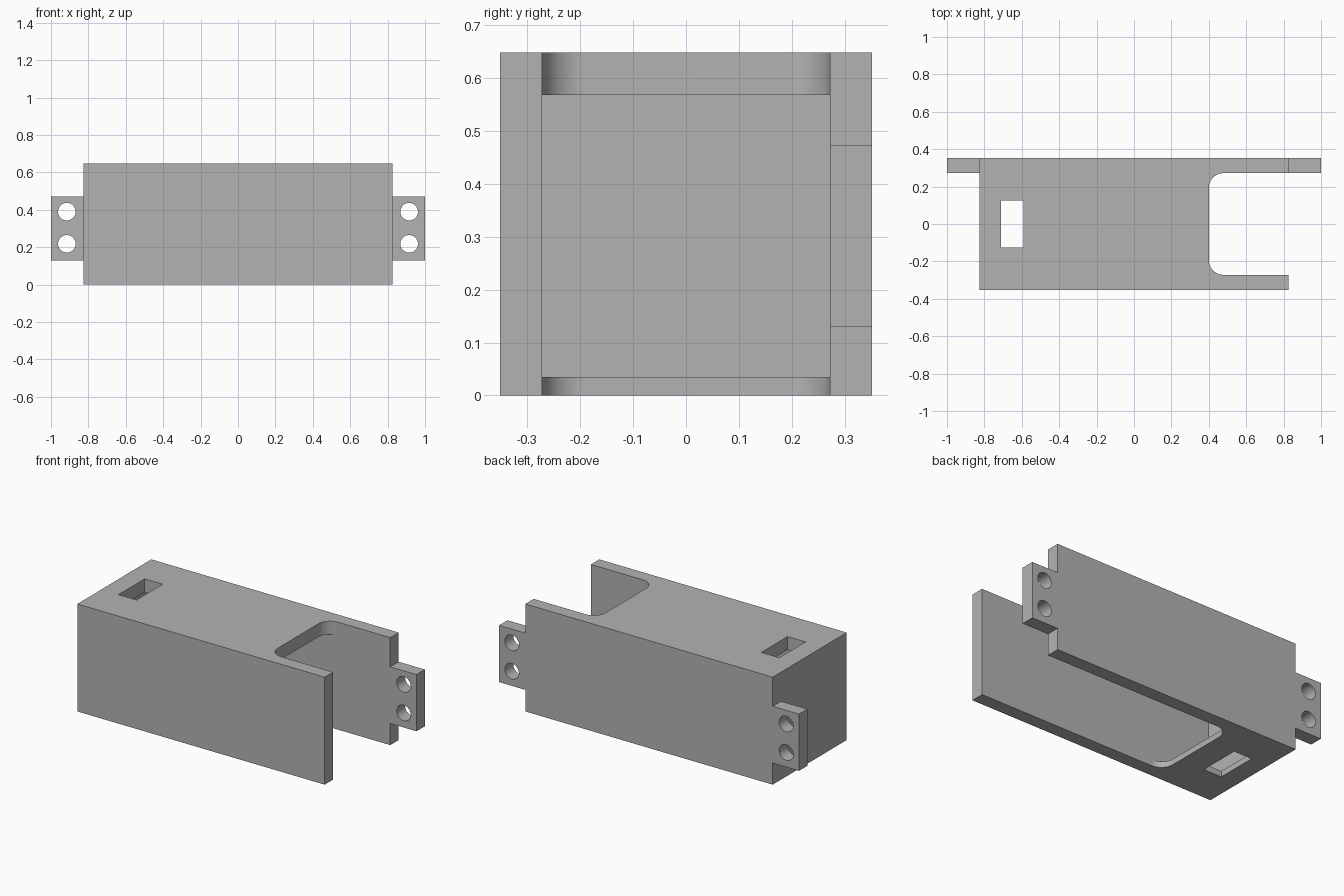
import bpy, bmesh, math
from mathutils import Matrix

if "Cube" in bpy.data.objects:
    bpy.data.objects.remove(bpy.data.objects["Cube"], do_unlink=True)

HALF_X, HALF_Y, HEIGHT = 0.825, 0.352, 0.648
INNER_Y = 0.272
ROOF_Z, FLOOR_Z = 0.568, 0.035

grey = bpy.data.materials.new("plain grey")
grey.use_nodes = True
grey.diffuse_color = (0.45, 0.45, 0.45, 1)
grey.node_tree.nodes["Principled BSDF"].inputs["Base Color"].default_value = grey.diffuse_color


def finish(name, bm):
    bmesh.ops.recalc_face_normals(bm, faces=bm.faces)
    mesh = bpy.data.meshes.new(name)
    bm.to_mesh(mesh)
    bm.free()
    mesh.materials.append(grey)
    obj = bpy.data.objects.new(name, mesh)
    bpy.context.collection.objects.link(obj)
    return obj


def prism(name, outline, z0, z1):
    bm = bmesh.new()
    face = bm.faces.new([bm.verts.new((x, y, z0)) for x, y in outline])
    top = bmesh.ops.extrude_face_region(bm, geom=[face])["geom"]
    bmesh.ops.translate(bm, vec=(0, 0, z1 - z0),
                        verts=[v for v in top if isinstance(v, bmesh.types.BMVert)])
    return finish(name, bm)


def box(name, x0, x1, y0, y1, z0, z1):
    return prism(name, [(x0, y0), (x1, y0), (x1, y1), (x0, y1)], z0, z1)


def notch(name, x0, z0, z1, r=0.08, steps=12):
    """Open-ended cut with two rounded inner corners."""
    arc = []
    for i in range(steps + 1):
        a = math.pi / 2 * i / steps
        arc.append((x0 + r - r * math.sin(a), INNER_Y - r + r * math.cos(a)))
    outline = [(1.2, INNER_Y)] + arc
    return prism(name, outline + [(x, -y) for x, y in reversed(outline)], z0, z1)


def cylinder_y(name, x, z, r):
    bm = bmesh.new()
    bmesh.ops.create_cone(bm, cap_ends=True, segments=40, radius1=r, radius2=r, depth=0.4,
                          matrix=Matrix.Translation((x, 0.31, z)) @ Matrix.Rotation(math.pi / 2, 4, "X"))
    return finish(name, bm)


def combine(target, tool, operation):
    mod = target.modifiers.new(tool.name, "BOOLEAN")
    mod.operation, mod.solver, mod.object = operation, "EXACT", tool
    bpy.context.view_layer.objects.active = target
    bpy.ops.object.modifier_apply(modifier=mod.name)
    bpy.data.objects.remove(tool, do_unlink=True)


# Outer case with mounting ears at both ends of the back wall
case = box("servo_bracket_case", -HALF_X, HALF_X, -HALF_Y, HALF_Y, 0, HEIGHT)
for side in (-1, 1):
    x0, x1 = sorted((side * HALF_X, side))
    combine(case, box("mounting_ear", x0, x1, INNER_Y, HALF_Y, 0.13, 0.472), "UNION")

# Hollow interior, open at one end
combine(case, box("pocket", -0.745, 1.2, -INNER_Y, INNER_Y, FLOOR_Z, ROOF_Z), "DIFFERENCE")

# Rounded openings in the roof and the floor
combine(case, notch("roof_opening", 0.4, 0.5, 0.8), "DIFFERENCE")
combine(case, notch("floor_opening", -0.43, -0.1, 0.1), "DIFFERENCE")

# Cable slot through roof and floor
combine(case, box("cable_slot", -0.71, -0.59, -0.125, 0.125, -0.1, 0.8), "DIFFERENCE")

# Screw holes
for x in (-0.915, 0.915):
    for z in (0.218, 0.39):
        combine(case, cylinder_y("screw_hole", x, z, 0.047), "DIFFERENCE")

case.select_set(True)
bpy.context.view_layer.objects.active = case
bpy.ops.object.shade_smooth_by_angle(angle=math.radians(30))
